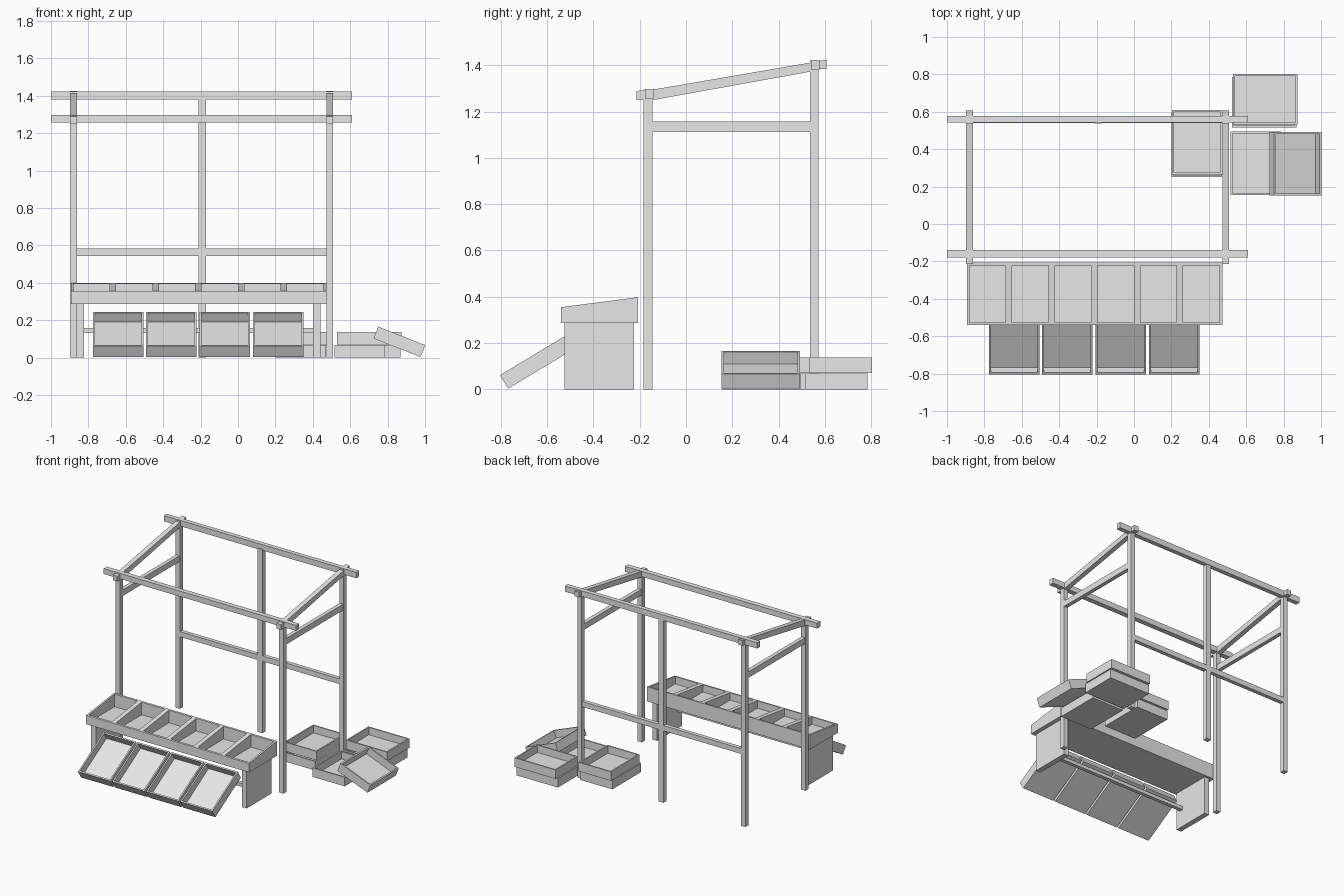
import bpy, bmesh, math
from mathutils import Matrix, Vector

old = bpy.data.objects.get("Cube")
if old:
    bpy.data.objects.remove(old, do_unlink=True)

GREY = (0.8, 0.8, 0.8, 1)
mat = bpy.data.materials.new("plain_grey")
mat.use_nodes = True
mat.diffuse_color = GREY
shader = next(n for n in mat.node_tree.nodes if n.type == 'BSDF_PRINCIPLED')
shader.inputs["Base Color"].default_value = GREY


def finish(name, bm):
    bmesh.ops.recalc_face_normals(bm, faces=bm.faces)
    mesh = bpy.data.meshes.new(name)
    bm.to_mesh(mesh)
    bm.free()
    mesh.materials.append(mat)
    obj = bpy.data.objects.new(name, mesh)
    bpy.context.collection.objects.link(obj)
    return obj


def box(name, x, y, z):
    """Box from (min, max) ranges on each axis."""
    bm = bmesh.new()
    bmesh.ops.create_cube(bm, size=1)
    for v in bm.verts:
        v.co = Vector([(r[0] + r[1]) / 2 + c * (r[1] - r[0])
                       for c, r in zip(v.co, (x, y, z))])
    return finish(name, bm)


def side_profile(name, x, points):
    """Extrude a y-z outline across an x range."""
    bm = bmesh.new()
    face = bm.faces.new([bm.verts.new((x[0], y, z)) for y, z in points])
    out = bmesh.ops.extrude_face_region(bm, geom=[face])
    moved = [g for g in out["geom"] if isinstance(g, bmesh.types.BMVert)]
    bmesh.ops.translate(bm, verts=moved, vec=(x[1] - x[0], 0, 0))
    return finish(name, bm)


def crate(name, size, matrix, height=0.068, wall=0.015, floor=0.012):
    """Open tray with its corner at the origin, then placed by a matrix."""
    bm = bmesh.new()
    bmesh.ops.create_cube(bm, size=1)
    for v in bm.verts:
        v.co = Vector([(c + 0.5) * s for c, s in zip(v.co, (*size, height))])
    top = max(bm.faces, key=lambda f: f.calc_center_median().z)
    bmesh.ops.inset_region(bm, faces=[top], thickness=wall)
    out = bmesh.ops.extrude_face_region(bm, geom=[top])
    moved = [g for g in out["geom"] if isinstance(g, bmesh.types.BMVert)]
    bmesh.ops.translate(bm, verts=moved, vec=(0, 0, floor - height))
    if top.is_valid:
        bm.faces.remove(top)
    obj = finish(name, bm)
    obj.matrix_world = matrix
    return obj


def at(x, y, z):
    return Matrix.Translation((x, y, z))


# Frame posts, rafters and side braces
FRONT, BACK = (-0.183, -0.145), (0.537, 0.573)
RAFTER = [(-0.213, 1.25), (-0.145, 1.25), (0.537, 1.373), (0.573, 1.385),
          (0.608, 1.385), (0.608, 1.425), (0.537, 1.412), (-0.145, 1.295),
          (-0.213, 1.29)]
for side, cx in (("right", -0.88), ("left", 0.49)):
    span = (cx - 0.018, cx + 0.018)
    box(f"{side}_front_post", span, FRONT, (0, 1.295))
    box(f"{side}_back_post", span, BACK, (0, 1.422))
    side_profile(f"{side}_rafter", span, RAFTER)
    box(f"{side}_brace", (cx - 0.015, cx + 0.015), (-0.15, 0.54), (1.113, 1.158))

# Cross beams, middle post and back rail
box("front_beam", (-1, 0.61), (-0.178, -0.14), (1.257, 1.298))
box("back_beam", (-1, 0.61), (0.543, 0.577), (1.38, 1.424))
box("middle_back_post", (-0.211, -0.172), BACK, (0, 1.39))
box("back_rail", (-0.87, 0.48), (0.54, 0.57), (0.543, 0.583))

# Sloped display trough
X0, X1, Y0, Y1 = -0.893, 0.472, -0.54, -0.207
BOTTOM, LOW, HIGH, T = 0.287, 0.355, 0.398, 0.014


def rim(y):
    return LOW + (HIGH - LOW) * (y - Y0) / (Y1 - Y0)


def trough_board(name, x, y0, y1):
    side_profile(name, x, [(y0, BOTTOM), (y1, BOTTOM), (y1, rim(y1)), (y0, rim(y0))])


box("trough_floor", (X0 + T, X1 - T), (Y0 + T, Y1 - T), (BOTTOM, BOTTOM + 0.014))
trough_board("trough_front", (X0, X1), Y0, Y0 + T)
trough_board("trough_back", (X0, X1), Y1 - T, Y1)
trough_board("trough_right_end", (X0, X0 + T), Y0 + T, Y1 - T)
trough_board("trough_left_end", (X1 - T, X1), Y0 + T, Y1 - T)
for i in range(5):
    cx = -0.669 + i * 0.2285
    trough_board(f"trough_divider_{i + 1}", (cx - 0.017, cx + 0.017), Y0 + T, Y1 - T)

# Trough supports and the rail the trays lean on
box("right_support_panel", (-0.863, -0.823), (-0.525, -0.225), (0, BOTTOM))
box("left_support_panel", (0.4, 0.44), (-0.525, -0.225), (0, BOTTOM))
box("support_rail", (-0.83, 0.405), (-0.49, -0.462), (0.132, 0.158))

# Row of trays leaning on the trough
lean = Matrix.Rotation(math.radians(31), 4, 'X')
for i in range(4):
    crate(f"leaning_tray_{i + 1}", (0.27, 0.355),
          at(-0.776 + i * 0.285, -0.769, 0.003) @ lean)

# Stacked crates on the ground
crate("near_stack_lower", (0.27, 0.345), at(0.2, 0.25, 0))
crate("near_stack_upper", (0.27, 0.345), at(0.202, 0.265, 0.07))
crate("far_stack_lower", (0.345, 0.27), at(0.523, 0.515, 0))
crate("far_stack_upper", (0.345, 0.27), at(0.53, 0.533, 0.07))
crate("outer_lower", (0.27, 0.34), at(0.515, 0.155, 0))
tilt = Matrix.Rotation(math.radians(21.4), 4, 'Y')
crate("tilted_crate", (0.27, 0.34), at(0.725, 0.153, 0.102) @ tilt)
